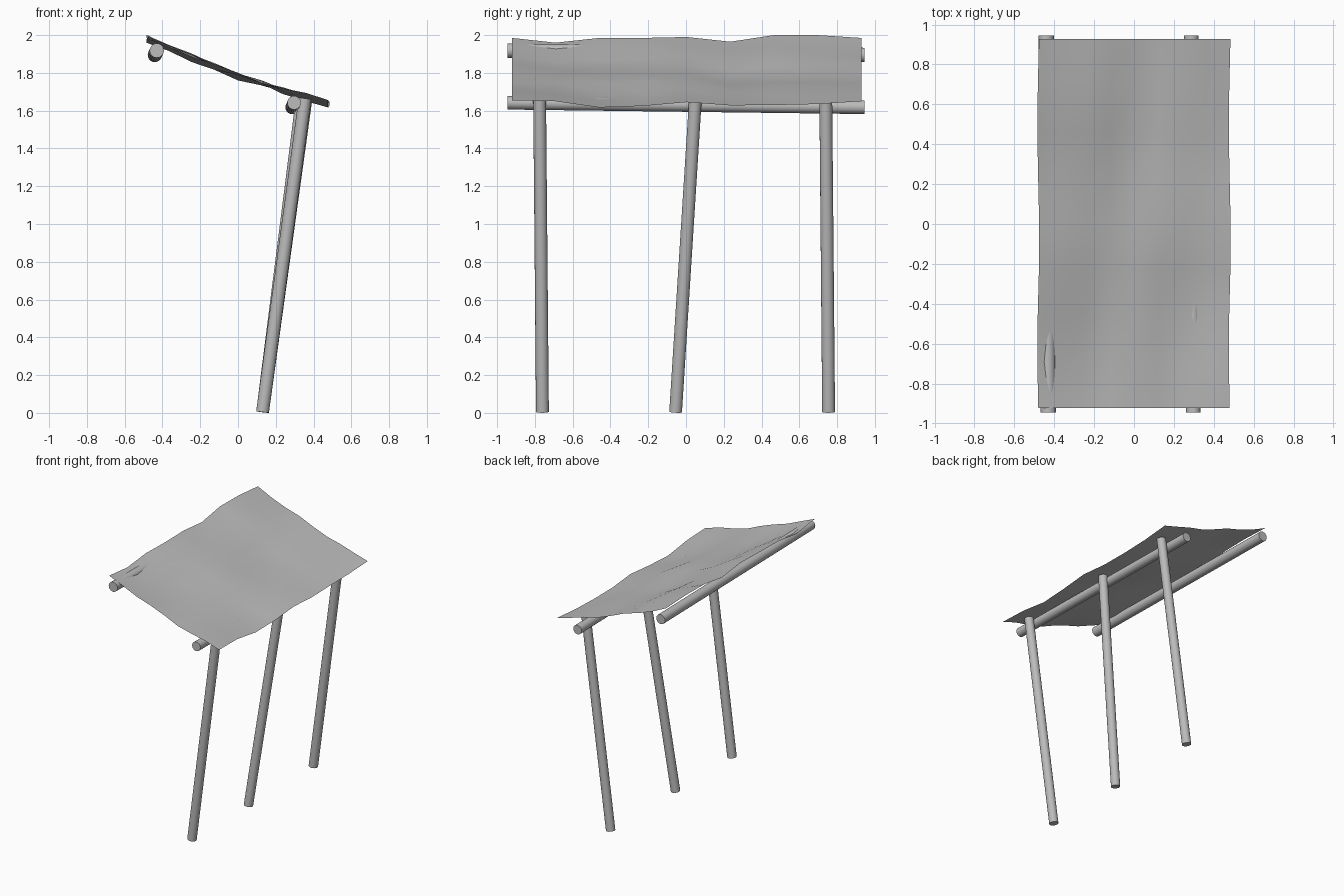
import bpy, bmesh, math
from mathutils import Vector

cube = bpy.data.objects.get("Cube")
if cube:
    bpy.data.objects.remove(cube, do_unlink=True)

grey = bpy.data.materials.new("plain_grey")
grey.use_nodes = True
colour = (0.5, 0.5, 0.5, 1)
grey.diffuse_color = colour
grey.node_tree.nodes["Principled BSDF"].inputs["Base Color"].default_value = colour


def finish(name, bm, angle):
    """Turn a bmesh into a named, smooth shaded object."""
    mesh = bpy.data.meshes.new(name)
    bm.to_mesh(mesh)
    bm.free()
    obj = bpy.data.objects.new(name, mesh)
    bpy.context.collection.objects.link(obj)
    mesh.materials.append(grey)
    bpy.ops.object.select_all(action="DESELECT")
    obj.select_set(True)
    bpy.context.view_layer.objects.active = obj
    bpy.ops.object.shade_smooth_by_angle(angle=math.radians(angle))
    return obj


def pole(name, start, end, radius):
    """Round pole running between two points."""
    start, end = Vector(start), Vector(end)
    axis = end - start
    bm = bmesh.new()
    bmesh.ops.create_cone(bm, cap_ends=True, segments=20, radius1=radius,
                          radius2=radius, depth=axis.length)
    obj = finish(name, bm, 40)
    obj.location = (start + end) / 2
    obj.rotation_euler = axis.to_track_quat("Z", "Y").to_euler()
    return obj


# Three leaning legs: y at the foot, y at the top, x at the top
legs = {"front_leg": (-0.76, -0.775, 0.355),
        "middle_leg": (-0.055, 0.05, 0.34),
        "back_leg": (0.755, 0.74, 0.36)}
for name, (foot_y, top_y, top_x) in legs.items():
    pole(name, (0.13, foot_y, 0.005), (top_x, top_y, 1.665), 0.034)

# Two rails under the roof
pole("high_rail", (-0.43, -0.945, 1.918), (-0.44, 0.945, 1.895), 0.038)
pole("low_rail", (0.297, -0.945, 1.642), (0.287, 0.945, 1.618), 0.036)

# Rippled roof sheet: height blends between the two long edges
high_edge = [1.985, 1.96, 1.985, 1.985, 1.99, 1.965, 2.0, 2.0, 1.985]
low_edge = [1.655, 1.65, 1.617, 1.625, 1.645, 1.628, 1.63, 1.635, 1.65]
rows, columns = len(high_edge), 9
bm = bmesh.new()
grid = []
for j in range(rows):
    v = j / (rows - 1)
    y = -0.922 + 1.85 * v
    line = []
    for i in range(columns):
        u = i / (columns - 1)
        x = (u - 0.5) * 0.96 + 0.005 * math.sin(5 * j)
        z = high_edge[j] * (1 - u) + low_edge[j] * u
        bulge = math.sin(math.pi * u)
        folds = math.sin(13 * u - 5 * v + 2) + 0.6 * math.sin(9 * u + 9 * v)
        z += bulge * (0.012 * folds - 0.022)
        line.append(bm.verts.new((x, y, z)))
    grid.append(line)
for j in range(rows - 1):
    for i in range(columns - 1):
        bm.faces.new((grid[j][i], grid[j][i + 1],
                      grid[j + 1][i + 1], grid[j + 1][i]))
finish("roof_sheet", bm, 60)
